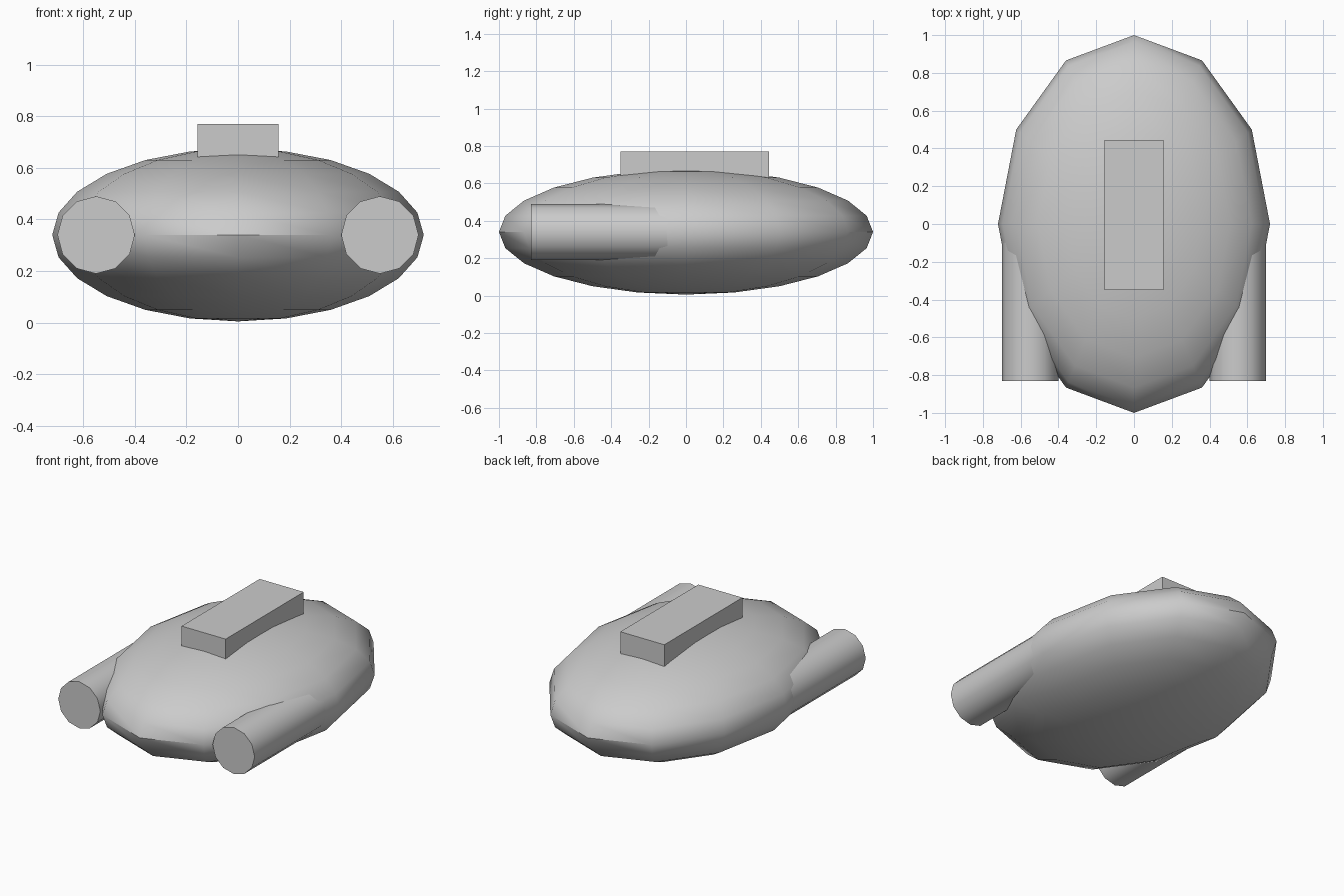
import bpy
import math

if "Cube" in bpy.data.objects:
    bpy.data.objects.remove(bpy.data.objects["Cube"])


def finish(obj, name, scale=None):
    """Name the part, apply its size and shade it smooth except at sharp edges."""
    obj.name = name
    if scale:
        obj.scale = scale
    bpy.ops.object.transform_apply(location=False, rotation=True, scale=True)
    bpy.ops.object.shade_smooth_by_angle(angle=math.radians(40))
    return obj


# Flattened oval body, low-poly around, finer from pole to pole
bpy.ops.mesh.primitive_uv_sphere_add(segments=12, ring_count=12, radius=1,
                                     location=(0, 0, 0.34))
finish(bpy.context.object, "body", (0.72, 1.0, 0.335))

# Twin tubes sunk into the front sides
y_front, y_end = -0.83, -0.05
for side, name in ((-1, "left_tube"), (1, "right_tube")):
    bpy.ops.mesh.primitive_cylinder_add(
        vertices=12, radius=0.15, depth=y_end - y_front,
        location=(side * 0.55, (y_front + y_end) / 2, 0.34),
        rotation=(math.pi / 2, 0, 0))
    finish(bpy.context.object, name)

# Flat block on top
bpy.ops.mesh.primitive_cube_add(size=1, location=(0, 0.0475, 0.685))
finish(bpy.context.object, "top_block", (0.314, 0.795, 0.17))
